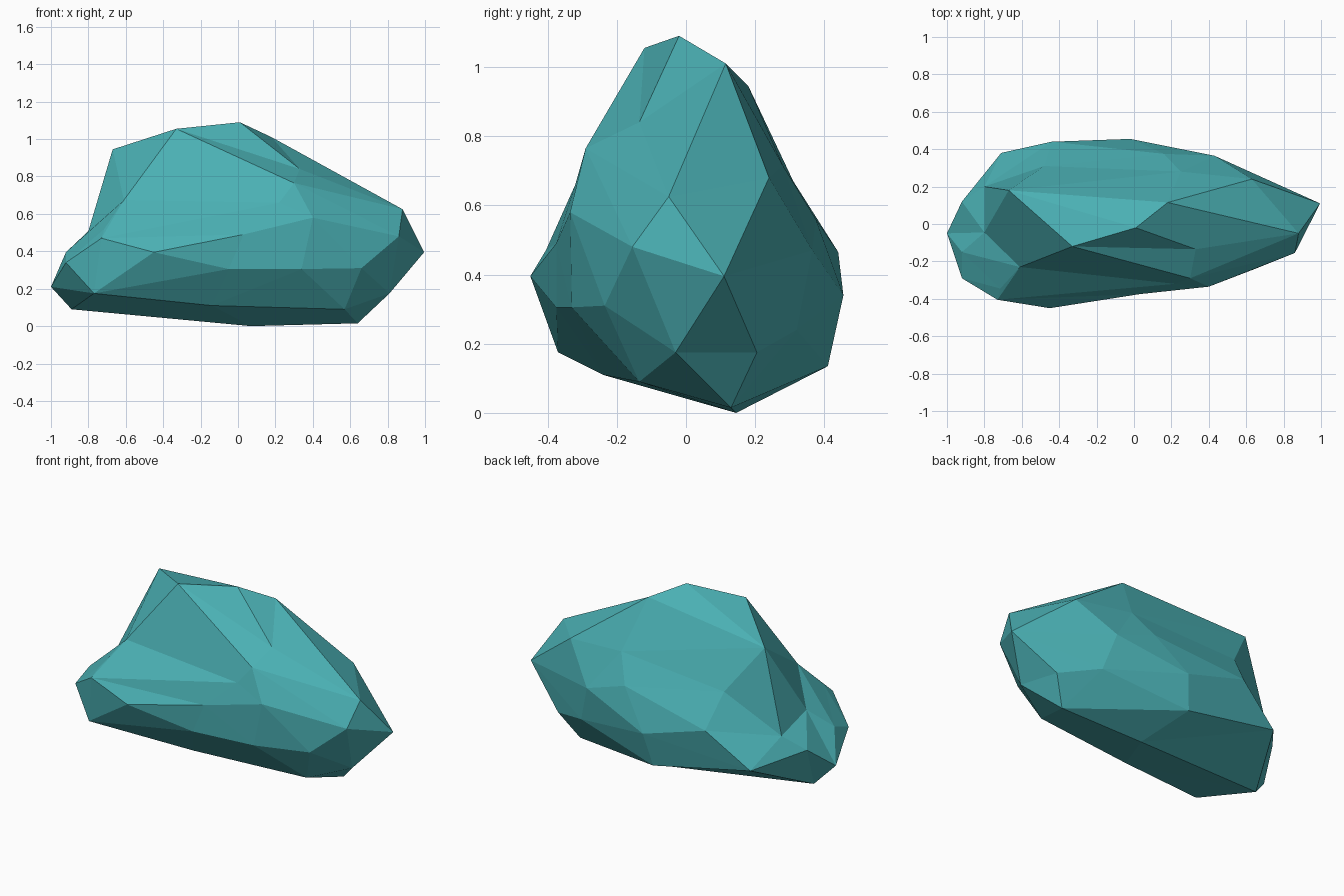
import bpy, bmesh
from mathutils import Vector

# corner points of the boulder, grouped by band
crest = [(.01, -.02, 1.09), (-.33, -.12, 1.055), (-.67, .18, .945), (.18, .115, 1.01), (.33, -.135, .84)]
right_end = [(.63, .24, .68), (.88, -.05, .625), (.995, .11, .395), (.86, -.155, .48),
             (.66, -.235, .31), (.81, -.03, .175), (.74, .205, .175)]
front = [(.30, -.29, .765), (.22, -.32, .66), (.40, -.335, .58), (.03, -.375, .49),
         (-.45, -.45, .395), (.34, -.33, .305), (-.05, -.375, .305), (-.77, -.37, .175)]
left_end = [(-.73, -.405, .47), (-.715, -.345, .52), (-.61, -.23, .674), (-.8, -.045, .508),
            (-.92, -.29, .34), (-.92, -.15, .395), (-1, -.05, .21), (-.92, .12, .35), (-.8, .2, .437)]
back = [(-.48, .31, .67), (-.44, .44, .465), (-.71, .38, .263), (-.02, .455, .34), (-.06, .41, .135),
        (.43, .365, .47), (.5, .32, .24), (.16, .375, .56), (.25, .28, .715)]
base = [(.64, .13, .015), (.07, .145, 0), (.57, -.135, .09), (-.14, -.24, .11), (-.89, .01, .09)]
points = [Vector(p) for p in crest + right_end + front + left_end + back + base]

# wrap a hull around slightly inflated points, so shallow dents keep their corners
centre, squash = Vector((0, 0, .42)), Vector((1.0, .45, .6))
bm = bmesh.new()
origin = {}
for p in points:
    d = p - centre
    q = Vector((d.x / squash.x, d.y / squash.y, d.z / squash.z))
    v = bm.verts.new(q * q.length ** -.75)
    origin[v] = p
hull = bmesh.ops.convex_hull(bm, input=bm.verts[:])
for v in bm.verts:
    v.co = origin[v]
bmesh.ops.delete(bm, geom=[v for v in bm.verts if not v.link_faces], context='VERTS')
bmesh.ops.recalc_face_normals(bm, faces=bm.faces[:])

mesh = bpy.data.meshes.new("boulder")
bm.to_mesh(mesh)
bm.free()
stone = bpy.data.materials.new("teal stone")
stone.diffuse_color = (.07, .44, .46, 1)
mesh.materials.append(stone)
bpy.context.collection.objects.link(bpy.data.objects.new("boulder", mesh))
